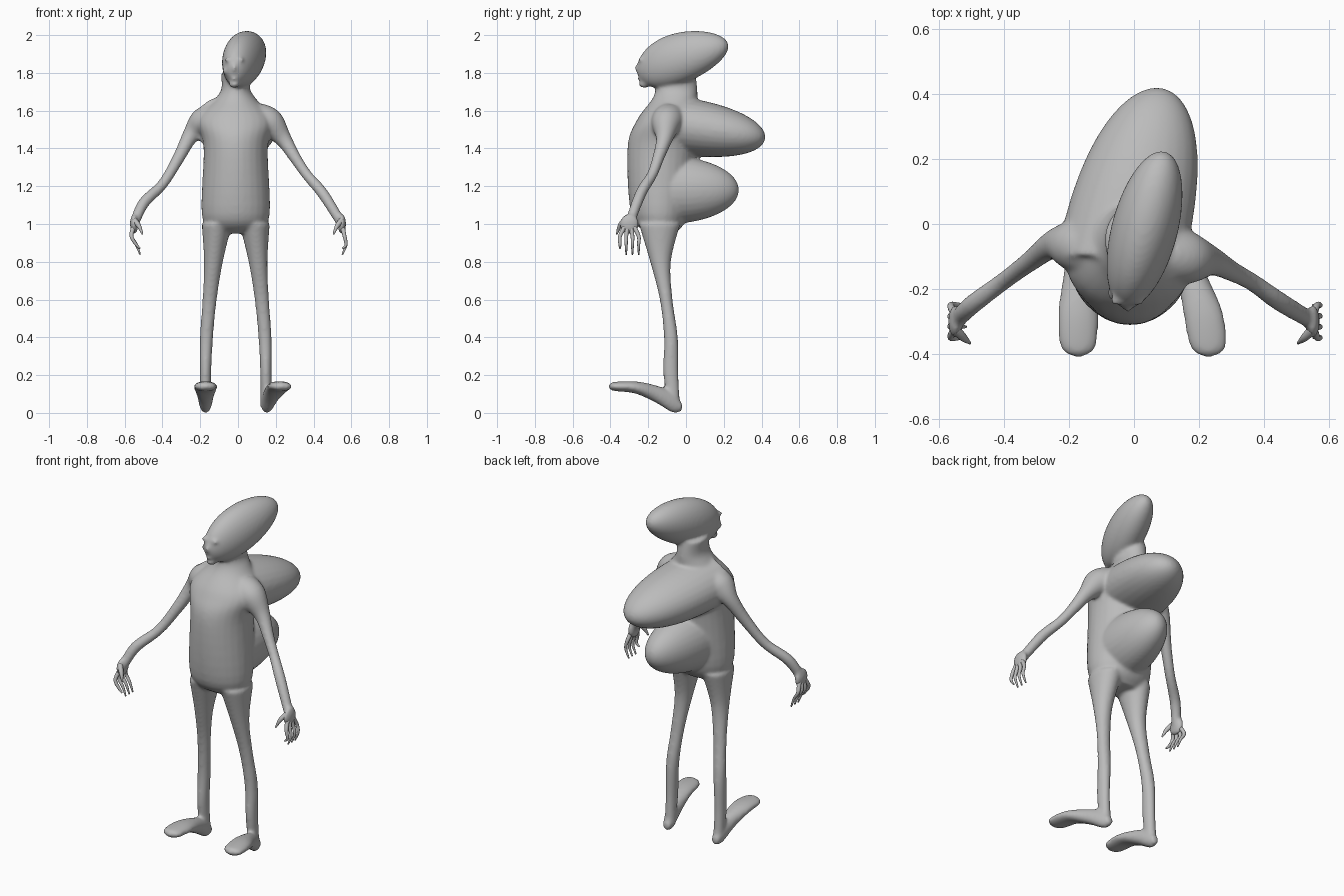
import bpy, bmesh, math
from mathutils import Vector, Matrix

if "Cube" in bpy.data.objects:
    bpy.data.objects.remove(bpy.data.objects["Cube"])

GREY = (0.5, 0.5, 0.5, 1)
skin = bpy.data.materials.new("grey skin")
skin.use_nodes = True
skin.diffuse_color = GREY
skin.node_tree.nodes["Principled BSDF"].inputs["Base Color"].default_value = GREY

ACROSS, BACK, UP = Vector((1, 0, 0)), Vector((0, 1, 0)), Vector((0, 0, 1))
MIDDLE = -.012


def add_ring(bm, centre, side, other, sides):
    """One elliptical cross-section."""
    ring = []
    for corner in range(sides):
        angle = math.tau * corner / sides
        ring.append(bm.verts.new(centre + side * math.cos(angle) + other * math.sin(angle)))
    return ring


def skin_rings(bm, rings):
    """Bridge consecutive rings and close both ends."""
    for lower, upper in zip(rings, rings[1:]):
        for corner in range(len(lower)):
            before = corner - 1
            bm.faces.new((lower[before], lower[corner], upper[corner], upper[before]))
    bm.faces.new(rings[0])
    bm.faces.new(rings[-1])


def smooth_path(sections, steps=6):
    """Catmull-Rom interpolation through section tuples."""
    points = [Vector(section) for section in sections]
    points = [points[0], *points, points[-1]]
    path = []
    for a, b, c, d in zip(points, points[1:], points[2:], points[3:]):
        for step in range(steps):
            t = step / steps
            start_pull, end_pull = (c - a) / 2, (d - b) / 2
            rise = t * t * (3 - 2 * t)
            path.append(b.lerp(c, rise) + start_pull * t * (1 - t) ** 2 - end_pull * t * t * (1 - t))
    return path + [points[-1]]


def loft(bm, sections, other_axis, sides=28):
    """Tube of (x, y, z, half width, half depth) sections in parallel planes."""
    skin_rings(bm, [add_ring(bm, Vector(s[:3]), ACROSS * s[3], other_axis * s[4], sides)
                    for s in smooth_path(sections)])


def tube(bm, sections, sides=16):
    """Round tube of (x, y, z, radius) sections that turns with its path."""
    path = smooth_path(sections)
    rings = []
    for index, section in enumerate(path):
        ahead, behind = path[min(index + 1, len(path) - 1)], path[max(index - 1, 0)]
        along = Vector(ahead[:3]) - Vector(behind[:3])
        side = along.cross(BACK).normalized()
        other = side.cross(along).normalized()
        radius = section[3]
        rings.append(add_ring(bm, Vector(section[:3]), side * radius, other * radius, sides))
    skin_rings(bm, rings)


def swelling(bm, root, tip, width, height, first, power, taper=0, steps=40):
    """Rounded lobe from root to tip; first = -1 rounds both ends, 0 only the tip."""
    rings = []
    for step in range(steps + 1):
        turn = math.sin(math.pi / 2 * (first + (1 - first) * step / steps))
        size = max(math.sqrt(1 - abs(turn) ** power), .02)
        centre = Vector(root).lerp(Vector(tip), (turn - first) / (1 - first))
        rings.append(add_ring(bm, centre, ACROSS * width * size,
                              UP * height * size * (1 - taper * turn), 28))
    skin_rings(bm, rings)


def blob(bm, place, size):
    matrix = Matrix.Translation(place) @ Matrix.Diagonal((*size, 1))
    bmesh.ops.create_uvsphere(bm, u_segments=24, v_segments=14, radius=1, matrix=matrix)


def finish(bm, name):
    bmesh.ops.recalc_face_normals(bm, faces=bm.faces)
    for face in bm.faces:
        face.smooth = True
    mesh = bpy.data.meshes.new(name)
    bm.to_mesh(mesh)
    bm.free()
    mesh.materials.append(skin)
    part = bpy.data.objects.new(name, mesh)
    bpy.context.collection.objects.link(part)
    return part


body = bmesh.new()

# Torso and neck
torso = [(.95, -.13, .12, .07), (1.05, -.14, .18, .15), (1.4, -.13, .17, .18), (1.55, -.1, .2, .16),
         (1.66, -.06, .11, .12), (1.72, -.05, .075, .11), (1.8, -.05, .08, .1)]
loft(body, [(MIDDLE, y, z, width, depth) for z, y, width, depth in torso], BACK)

# Two lobes on the back: the upper one is larger and leans to the left
swelling(body, (-.04, -.1, 1.53), (.07, .42, 1.46), .2, .155, first=0, power=2.5)
swelling(body, (0, -.1, 1.18), (.04, .28, 1.18), .155, .18, first=0, power=2)

# Long swept-back head
swelling(body, (-.02, -.26, 1.82), (.085, .225, 1.94), .105, .138, first=-1, power=2, taper=.18)

# Face: nose, lips, chin, brows and cheeks
face_x = -.02
blob(body, (face_x, -.255, 1.825), (.012, .018, .025))
blob(body, (face_x, -.24, 1.77), (.022, .016, .01))
blob(body, (face_x, -.22, 1.74), (.03, .03, .02))
for side in (-1, 1):
    blob(body, (face_x + side * .03, -.235, 1.87), (.024, .018, .012))
    blob(body, (face_x + side * .04, -.215, 1.81), (.024, .02, .02))

# Legs and upturned feet
leg = [(.16, -.06, .03, .03, .03), (.16, -.08, .2, .03, .04), (.155, -.08, .4, .035, .037),
       (.138, -.105, .6, .038, .034), (.118, -.135, .8, .05, .055), (.1, -.14, 1, .08, .11)]
foot = [(0, -.02, .03, .02, .02), (.1, -.07, .055, .034, .054), (.4, -.16, .1, .046, .046),
        (.8, -.27, .135, .062, .032), (1, -.38, .14, .055, .024), (1, -.41, .14, .01, .01)]
for side, splay in ((-1, 0), (1, .08)):
    loft(body, [(MIDDLE + side * x, y, z, width, depth) for x, y, z, width, depth in leg], BACK)
    heel = MIDDLE + side * leg[0][0]
    loft(body, [(heel + splay * t, y, z, width, depth) for t, y, z, width, depth in foot], UP)

# Thin arms, each in its own pose, sharing one taper
taper = (.09, .08, .045, .032, .028, .03, .026)
right_arm = [(-.13, -.07, 1.55), (-.19, -.065, 1.53), (-.25, -.065, 1.47), (-.32, -.115, 1.34),
             (-.4, -.175, 1.21), (-.5, -.25, 1.11), (-.55, -.3, 1)]
left_arm = [(.11, -.09, 1.55), (.17, -.105, 1.53), (.24, -.115, 1.45), (.3, -.145, 1.355),
            (.365, -.18, 1.26), (.45, -.24, 1.16), (.55, -.3, 1)]
for arm in (right_arm, left_arm):
    tube(body, [(*place, radius) for place, radius in zip(arm, taper)], sides=24)
    blob(body, arm[-1], (.022, .052, .055))

# Fuse the parts into one soft skin
body = finish(body, "body")
fuse = body.modifiers.new("fuse", "REMESH")
fuse.mode = "VOXEL"
fuse.voxel_size = .0085
fuse.use_smooth_shade = True
soften = body.modifiers.new("soften", "SMOOTH")
soften.factor = .5
soften.iterations = 12

# Fingers and thumbs
for name, side, curl in (("right", -1, .518), ("left", 1, .552)):
    for finger in range(4):
        y = -.3 + (finger - 1.5) * .033
        tip = .87 if finger == 0 else .838
        bm = bmesh.new()
        tube(bm, [(side * .553, (y - .3) / 2, .985, .013), (side * .564, y, .935, .01),
                  (side * (curl + .02), y, .89, .008), (side * curl, y, tip, .004)])
        finish(bm, f"{name}_finger_{finger + 1}")
    bm = bmesh.new()
    tube(bm, [(side * .55, -.325, 1.02, .016), (side * .525, -.35, .99, .012),
              (side * .505, -.367, .945, .004)])
    finish(bm, f"{name}_thumb")
